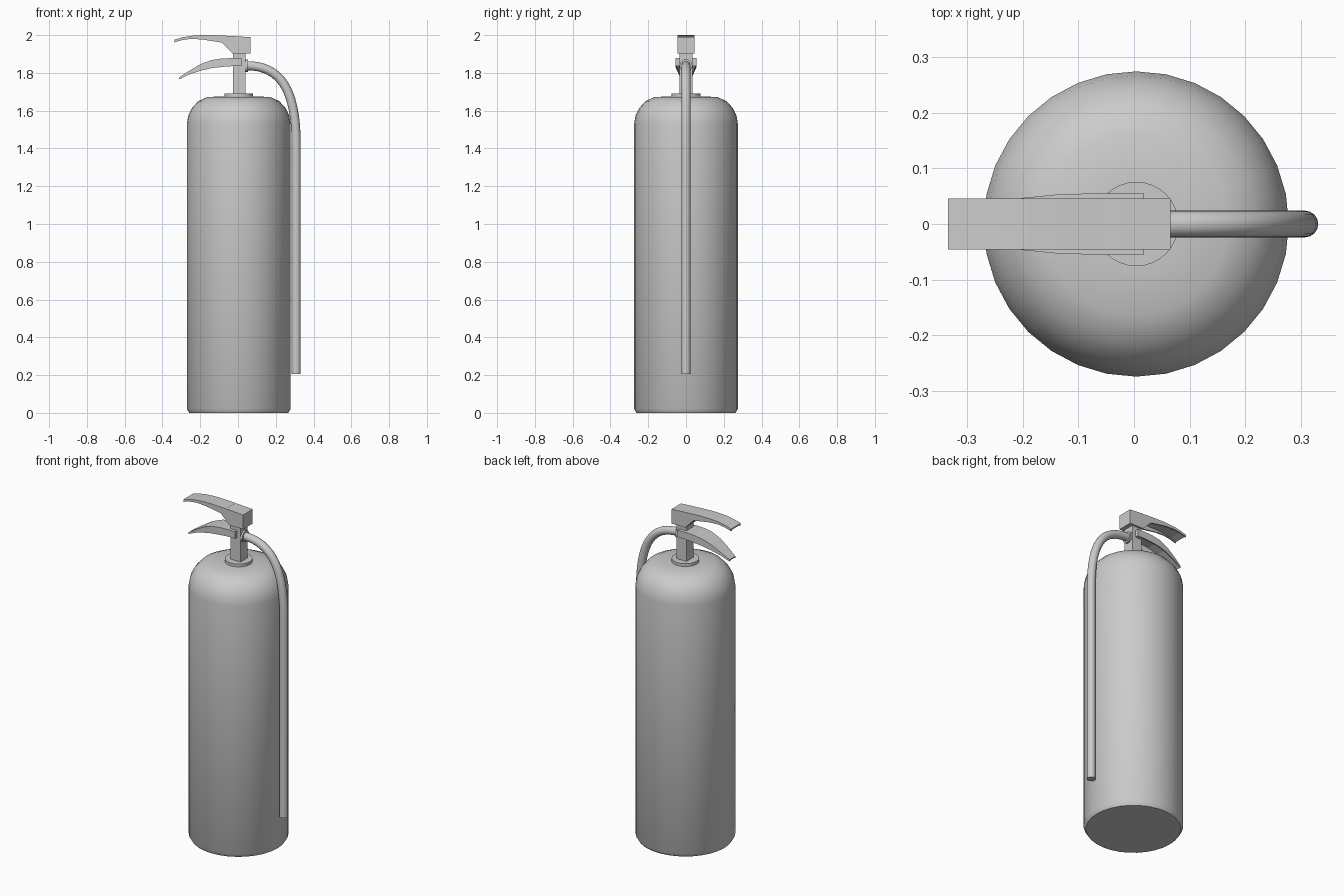
import bpy, bmesh, math
from mathutils import Vector

if "Cube" in bpy.data.objects:
    bpy.data.objects.remove(bpy.data.objects["Cube"])

CX = 0.004


def make(name, verts, faces, smooth=None):
    me = bpy.data.meshes.new(name)
    me.from_pydata(verts, [], faces)
    bm = bmesh.new()
    bm.from_mesh(me)
    bmesh.ops.recalc_face_normals(bm, faces=bm.faces)
    bm.to_mesh(me)
    bm.free()
    ob = bpy.data.objects.new(name, me)
    bpy.context.collection.objects.link(ob)
    if smooth:
        bpy.ops.object.select_all(action='DESELECT')
        ob.select_set(True)
        bpy.context.view_layer.objects.active = ob
        bpy.ops.object.shade_smooth_by_angle(angle=math.radians(smooth))
    return ob


def loft(name, rings, smooth=None):
    """Skin equal-length closed rings and cap both ends."""
    n = len(rings[0])
    verts = [p for r in rings for p in r]
    faces = [(i * n + j, i * n + (j + 1) % n, (i + 1) * n + (j + 1) % n, (i + 1) * n + j)
             for i in range(len(rings) - 1) for j in range(n)]
    faces += [tuple(range(n))[::-1], tuple(range(len(verts) - n, len(verts)))]
    return make(name, verts, faces, smooth)


def lathe(name, profile, n=32, smooth=40):
    return loft(name, [[(CX + r * math.cos(2 * math.pi * k / n),
                         r * math.sin(2 * math.pi * k / n), z) for k in range(n)]
                       for r, z in profile], smooth)


def prism(name, outline, y0, y1):
    return loft(name, [[(x, y, z) for x, z in outline] for y in (y0, y1)])


def channel(name, stations, t=0.008):
    """Downward-open channel through stations (x, top z, bottom z, half width)."""
    rings = []
    for x, zt, zb, w in stations:
        zi = zt - min(t, (zt - zb) * 0.6)
        sec = [(-w, zt), (w, zt), (w, zb), (w - t, zb),
               (w - t, zi), (-w + t, zi), (-w + t, zb), (-w, zb)]
        rings.append([(x, y, z) for y, z in sec])
    return loft(name, rings)


# Cylinder body with rounded shoulder
lathe("tank", [(0.262, 0), (0.275, 0.022), (0.275, 1.53), (0.267, 1.575),
               (0.247, 1.615), (0.215, 1.65), (0.165, 1.673), (0.07, 1.675)])
lathe("neck_collar", [(0.076, 1.67), (0.076, 1.692)])

# Valve stem
prism("valve_stem", [(-0.027, 1.68), (0.041, 1.68), (0.041, 1.91), (-0.027, 1.91)], -0.034, 0.034)

# Upper carrying handle: solid block at the valve, hollow grip
prism("handle_block", [(0.066, 1.902), (0.066, 1.989), (-0.027, 1.995), (-0.06, 1.996),
                       (-0.06, 1.935), (-0.027, 1.902)], -0.046, 0.046)
channel("carry_handle", [(-0.05, 1.996, 1.927, 0.046), (-0.085, 1.998, 1.96, 0.046),
                         (-0.14, 2.0, 1.969, 0.046), (-0.19, 2.0, 1.977, 0.046),
                         (-0.25, 1.996, 1.98, 0.046), (-0.295, 1.988, 1.974, 0.046),
                         (-0.335, 1.976, 1.962, 0.046)])

# Squeeze lever with two cheeks gripping the stem
channel("squeeze_lever", [(-0.026, 1.878, 1.836, 0.055), (-0.08, 1.877, 1.832, 0.055),
                          (-0.14, 1.868, 1.825, 0.053), (-0.2, 1.846, 1.811, 0.047),
                          (-0.26, 1.81, 1.791, 0.038), (-0.312, 1.776, 1.766, 0.028)])
for s, side in ((-1, "front"), (1, "back")):
    prism("lever_cheek_" + side, [(-0.026, 1.836), (0.018, 1.836), (0.018, 1.878), (-0.026, 1.878)],
          s * 0.034, s * 0.055)


def tube(name, path, radius, n=16):
    """Round tube along a path in the XZ plane."""
    rings = []
    for i, p in enumerate(path):
        d = (path[min(i + 1, len(path) - 1)] - path[max(i - 1, 0)]).normalized()
        side = Vector((-d.z, 0, d.x))
        rings.append([p + radius * (math.cos(a) * side + math.sin(a) * Vector((0, 1, 0)))
                      for a in (2 * math.pi * k / n for k in range(n))])
    return loft(name, rings, 40)


# Hose: bezier bend then straight drop
p = [Vector(c) for c in ((0.045, 0, 1.838), (0.22, 0, 1.838), (0.308, 0, 1.72), (0.308, 0, 1.42))]
bend = [(1 - t) ** 3 * p[0] + 3 * t * (1 - t) ** 2 * p[1] + 3 * t * t * (1 - t) * p[2] + t ** 3 * p[3]
        for t in (i / 16 for i in range(17))]
tube("hose", bend + [Vector((0.308, 0, 0.205))], 0.024)
tube("hose_fitting", [Vector((0.038, 0, 1.838)), Vector((0.052, 0, 1.838))], 0.034)
